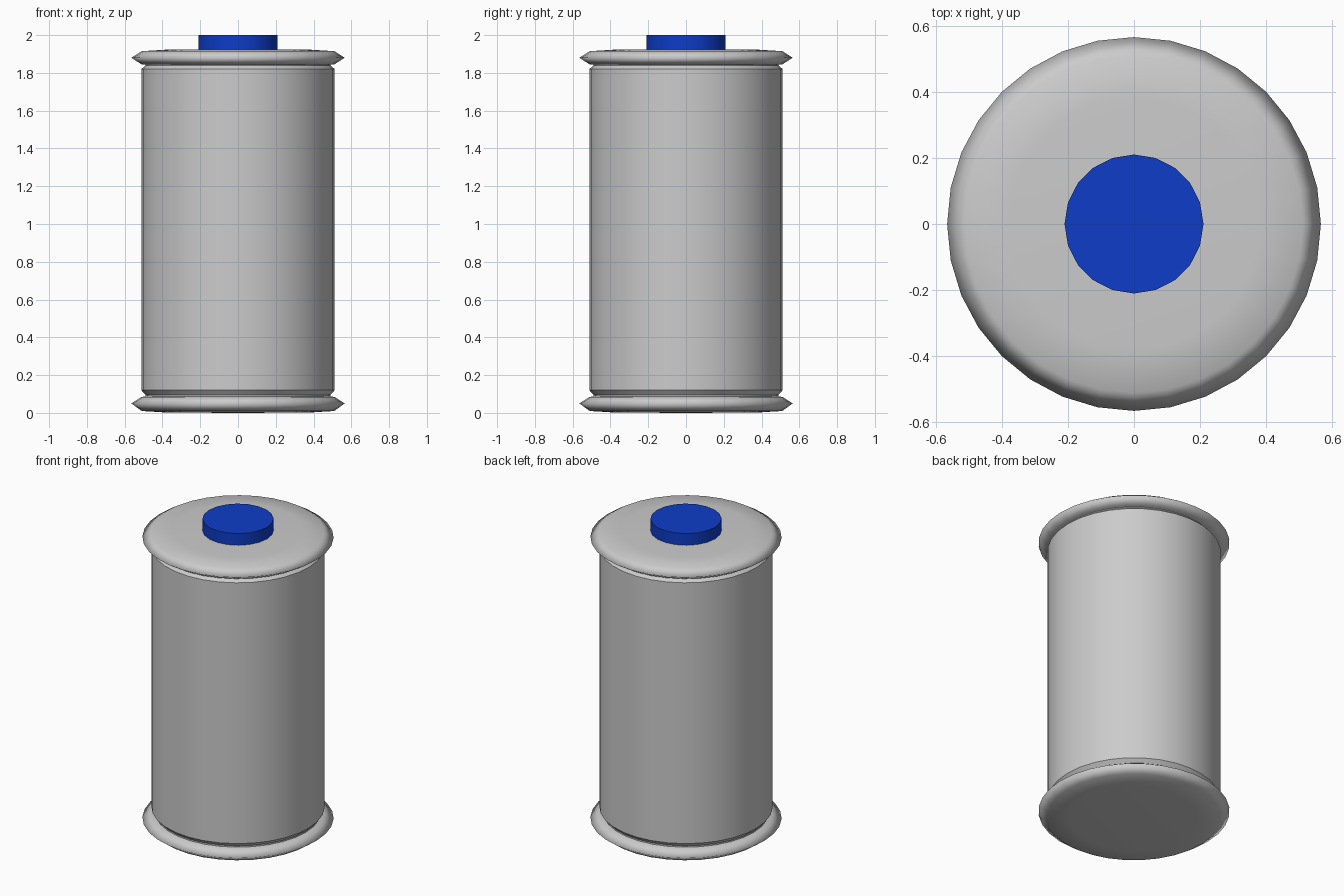
import bpy, bmesh, math

if "Cube" in bpy.data.objects:
    bpy.data.objects.remove(bpy.data.objects["Cube"])


def lathe(name, profile, sides, angle):
    """Spin an (r, z) profile, running bottom to top, around z; r = 0 ends become poles."""
    bm = bmesh.new()
    rings = []
    for r, z in profile:
        if r == 0:
            rings.append([bm.verts.new((0, 0, z))])
        else:
            rings.append([bm.verts.new((r * math.cos(2 * math.pi * i / sides),
                                        r * math.sin(2 * math.pi * i / sides), z))
                          for i in range(sides)])
    for a, b in zip(rings, rings[1:]):
        for i in range(sides):
            j = (i + 1) % sides
            if len(a) == 1:
                bm.faces.new((a[0], b[j], b[i]))
            elif len(b) == 1:
                bm.faces.new((a[i], a[j], b[0]))
            else:
                bm.faces.new((a[i], a[j], b[j], b[i]))
    bmesh.ops.recalc_face_normals(bm, faces=bm.faces[:])
    mesh = bpy.data.meshes.new(name)
    bm.to_mesh(mesh)
    bm.free()
    obj = bpy.data.objects.new(name, mesh)
    bpy.context.collection.objects.link(obj)
    bpy.ops.object.select_all(action='DESELECT')
    obj.select_set(True)
    bpy.context.view_layer.objects.active = obj
    bpy.ops.object.shade_smooth_by_angle(angle=math.radians(angle))
    return obj


# Main cylinder with small chamfers at both ends
lathe("can_body", [(0, 0.08), (0.49, 0.08), (0.49, 0.095), (0.512, 0.12),
                   (0.512, 1.82), (0.49, 1.84), (0.49, 1.86), (0, 1.86)], 32, 30)

# Lens-edged rims, mirrored top and bottom
half = [(0, 0.045), (0.38, 0.043), (0.51, 0.035), (0.565, 0)]
rim = [(r, -z) for r, z in half] + [(0.51, 0.035), (0.38, 0.043), (0, 0.045)]
for name, z0 in (("bottom_rim", 0.05), ("top_rim", 1.88)):
    flip = 0.005 if name == "bottom_rim" else 0
    lathe(name, [(r, z + z0 - (flip if z < 0 else 0)) for r, z in rim], 32, 180)

# Blue contact on top
cap = lathe("top_contact", [(0, 1.90), (0.21, 1.90), (0.21, 2.0), (0, 2.0)], 20, 30)
blue = bpy.data.materials.new("blue")
blue.diffuse_color = (0.004, 0.045, 0.58, 1)
blue.use_nodes = True
blue.node_tree.nodes["Principled BSDF"].inputs["Base Color"].default_value = blue.diffuse_color
cap.data.materials.append(blue)
